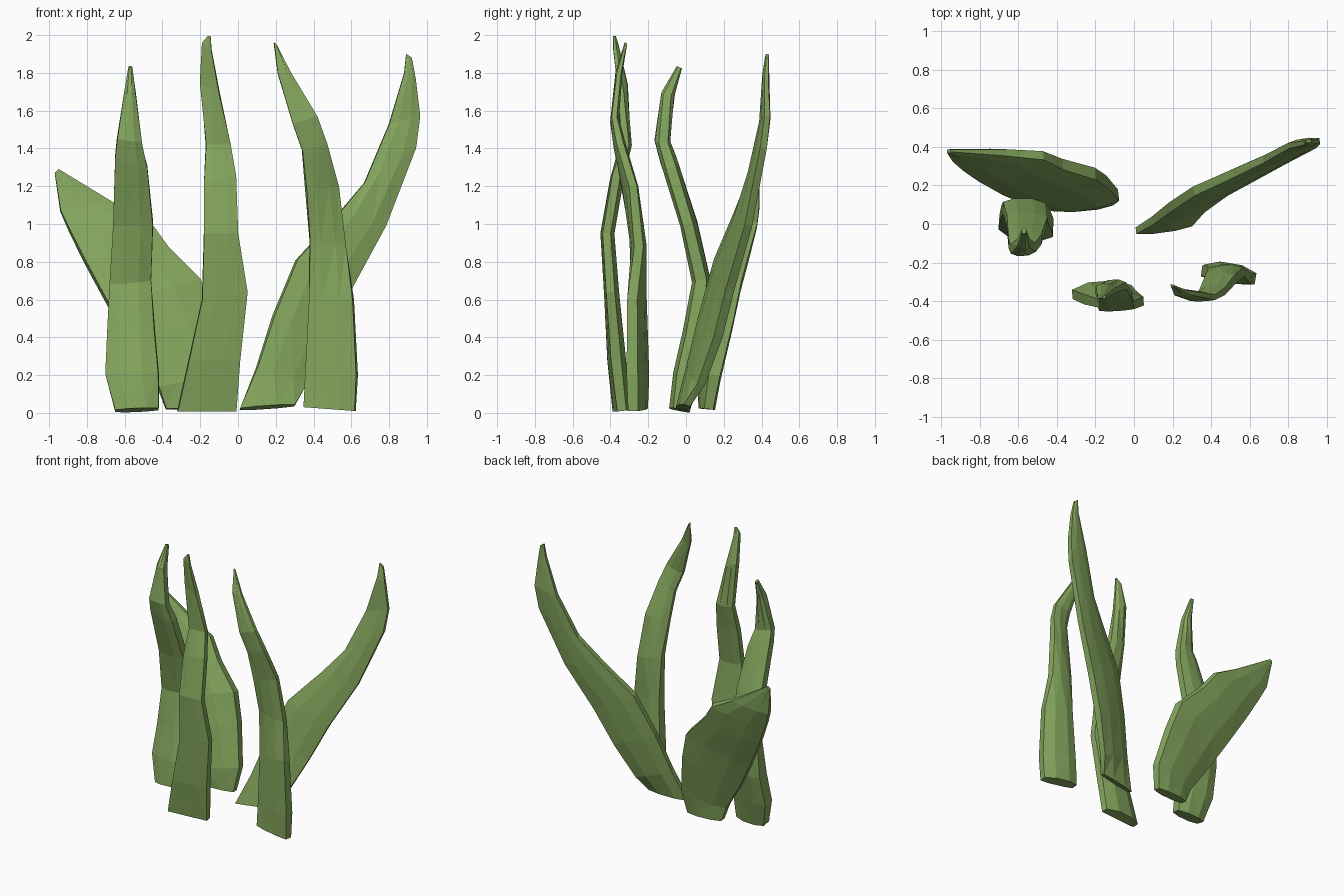
import bpy, bmesh
from mathutils import Vector

green = bpy.data.materials.new("leaf_green")
green.diffuse_color = (0.23, 0.38, 0.11, 1)

# Leaf cross-section: (position across the width, offset in thickness)
SECTION = [(0, -.3), (.28, -.5), (.7, -.5), (1, -.3),
           (1, .3), (.7, .5), (.28, .5), (0, .3)]


def blade(name, rings, bow=0.0):
    """Loft a leaf through rings of (left edge, right edge, thickness)."""
    bm = bmesh.new()
    mids = [(Vector(l) + Vector(r)) / 2 for l, r, t in rings]
    loops = []
    for i, (l, r, t) in enumerate(rings):
        l, r = Vector(l), Vector(r)
        along = mids[min(i + 1, len(mids) - 1)] - mids[max(i - 1, 0)]
        n = along.cross(r - l).normalized()
        loop = []
        for u, v in SECTION:
            p = l.lerp(r, u) + n * (v * t + bow * 4 * u * (1 - u) * (r - l).length)
            p.z = min(max(p.z, 0.0), 2.0)
            loop.append(bm.verts.new(p))
        loops.append(loop)
    k = len(SECTION)
    for a, b in zip(loops, loops[1:]):
        for j in range(k):
            bm.faces.new((a[j], a[(j + 1) % k], b[(j + 1) % k], b[j]))
    bm.faces.new(loops[0][::-1])
    bm.faces.new(loops[-1])
    bmesh.ops.triangulate(bm, faces=bm.faces[:])
    bmesh.ops.recalc_face_normals(bm, faces=bm.faces[:])
    me = bpy.data.meshes.new(name)
    bm.to_mesh(me)
    bm.free()
    me.materials.append(green)
    ob = bpy.data.objects.new(name, me)
    bpy.context.collection.objects.link(ob)


# Broad leaf at the back left, leaning outward
blade("back_left_leaf", [
    ((-.38, .10, .02), (-.11, .12, .02), .08),
    ((-.42, .095, .13), (-.08, .15, .20), .10),
    ((-.56, .13, .35), (-.14, .22, .50), .11),
    ((-.68, .18, .56), (-.20, .26, .70), .11),
    ((-.81, .25, .80), (-.37, .31, .87), .10),
    ((-.89, .30, .96), (-.47, .355, 1.01), .08),
    ((-.94, .34, 1.07), (-.66, .37, 1.11), .06),
    ((-.97, .375, 1.27), (-.95, .38, 1.29), .02)])

# Tall leaf at the back right, leaning outward
blade("back_right_leaf", [
    ((.01, -.035, .02), (.30, .005, .04), .06),
    ((.10, .02, .24), (.36, .08, .15), .07),
    ((.19, .09, .52), (.48, .17, .40), .08),
    ((.31, .17, .81), (.60, .235, .66), .08),
    ((.52, .265, 1.04), (.78, .33, .99), .07),
    ((.67, .335, 1.22), (.94, .41, 1.40), .06),
    ((.80, .405, 1.53), (.963, .43, 1.57), .05),
    ((.88, .42, 1.80), (.94, .425, 1.77), .035),
    ((.89, .43, 1.90), (.92, .43, 1.88), .02)])

# Leaf at the left, bending forward then back
blade("left_leaf", [
    ((-.65, -.035, .01), (-.42, -.035, .02), .11),
    ((-.70, .01, .20), (-.42, -.01, .20), .13),
    ((-.69, .06, .42), (-.44, .04, .42), .13),
    ((-.68, .085, .68), (-.46, .08, .70), .10),
    ((-.66, .02, 1.00), (-.45, .01, 1.00), .09),
    ((-.65, -.10, 1.36), (-.48, -.08, 1.30), .09),
    ((-.64, -.13, 1.45), (-.51, -.12, 1.43), .08),
    ((-.60, -.09, 1.70), (-.54, -.10, 1.68), .07),
    ((-.58, -.035, 1.83), (-.56, -.035, 1.83), .03)])

# Tall leaf at the front centre
blade("front_centre_leaf", [
    ((-.32, -.365, .01), (-.01, -.34, .01), .08),
    ((-.26, -.39, .28), (.01, -.37, .28), .09),
    ((-.19, -.41, .60), (.05, -.40, .64), .075),
    ((-.18, -.43, .95), (.00, -.42, .95), .07),
    ((-.18, -.38, 1.22), (-.01, -.37, 1.25), .07),
    ((-.17, -.33, 1.42), (-.04, -.32, 1.42), .06),
    ((-.20, -.335, 1.75), (-.10, -.345, 1.70), .05),
    ((-.19, -.375, 1.96), (-.14, -.375, 1.92), .03),
    ((-.16, -.38, 1.995), (-.145, -.38, 1.995), .015)], bow=.06)

# Leaf at the front right, curling inward at the tip
blade("front_right_leaf", [
    ((.35, -.245, .03), (.62, -.28, .01), .09),
    ((.36, -.24, .20), (.63, -.285, .20), .10),
    ((.38, -.25, .60), (.61, -.285, .60), .09),
    ((.38, -.27, .92), (.57, -.25, .88), .08),
    ((.36, -.32, 1.18), (.53, -.28, 1.20), .07),
    ((.34, -.36, 1.39), (.47, -.35, 1.43), .06),
    ((.29, -.385, 1.53), (.42, -.38, 1.57), .045),
    ((.21, -.36, 1.80), (.28, -.355, 1.80), .035),
    ((.19, -.32, 1.96), (.205, -.32, 1.945), .015)], bow=.04)
